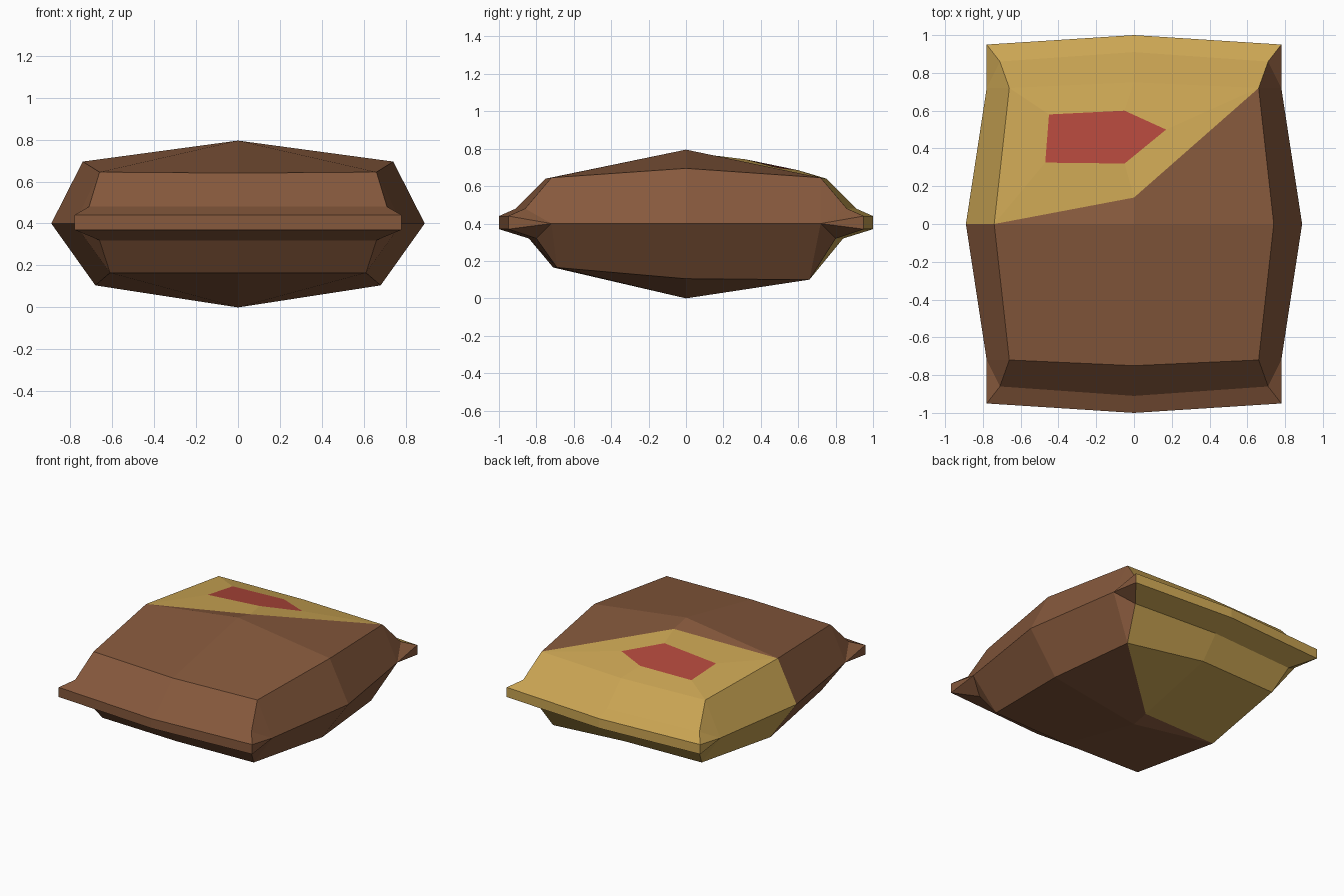
import bpy, bmesh
from mathutils import Vector

if "Cube" in bpy.data.objects:
    bpy.data.objects.remove(bpy.data.objects["Cube"])

BROWN, YELLOW, RED = 0, 1, 2


def material(name, rgb):
    m = bpy.data.materials.new(name)
    m.diffuse_color = (*rgb, 1)
    m.use_nodes = True
    m.node_tree.nodes["Principled BSDF"].inputs["Base Color"].default_value = m.diffuse_color
    return m


mats = [material("brown cloth", (0.24, 0.10, 0.046)),
        material("yellow cloth", (0.60, 0.38, 0.088)),
        material("red patch", (0.44, 0.064, 0.045))]

bm = bmesh.new()
cache = {}


def face(mat, *points):
    verts = []
    for p in points:
        key = tuple(round(c, 4) for c in p)
        if key not in cache:
            cache[key] = bm.verts.new(key)
        verts.append(cache[key])
    bm.faces.new(verts).material_index = mat


# End profile from the underside, round the sewn flange, to the top: corner, centre
PROFILE = [((0.61, 0.69, 0.165), (0, 0.71, 0.165)),
           ((0.66, 0.80, 0.32), (0, 0.84, 0.32)),
           ((0.78, 0.95, 0.37), (0, 1.00, 0.37)),
           ((0.78, 0.95, 0.44), (0, 1.00, 0.44)),
           ((0.71, 0.86, 0.48), (0, 0.91, 0.48)),
           ((0.66, 0.72, 0.645), (0, 0.75, 0.64))]
SIDE = (0.89, 0, 0.40)
SIDE_END = (0.78, 0.72, 0.40)
TOP, TOP_EDGE = (0, 0, 0.795), (0.74, 0, 0.695)
BOTTOM, BOTTOM_EDGE = (0, 0, 0), (0.68, 0, 0.105)


def flip(p, sx, sy):
    # the back right underside corner sags lower than the others
    if p == PROFILE[0][0] and sx > 0 and sy > 0:
        return (0.61, 0.66, 0.10)
    return (p[0] * sx, p[1] * sy, p[2])


# Ends and sides of the sack, one quarter at a time
for sy in (-1, 1):
    for sx in (-1, 1):
        corner = [flip(a, sx, sy) for a, b in PROFILE]
        centre = [flip(b, sx, sy) for a, b in PROFILE]
        mid, side = flip(SIDE_END, sx, sy), flip(SIDE, sx, sy)
        end_mat = YELLOW if sy > 0 else BROWN
        side_mat = YELLOW if sy > 0 and sx < 0 else BROWN
        for i in range(5):
            face(end_mat, corner[i], corner[i + 1], centre[i + 1], centre[i])
            face(side_mat, mid, corner[i], corner[i + 1])
        for edge, c in ((TOP_EDGE, corner[5]), (BOTTOM_EDGE, corner[0])):
            face(side_mat, mid, side, flip(edge, sx, sy), c)

# Top and underside: brown front half, yellow cloth cut diagonally at the back
PATCH = [(-0.47, 0.325, 0.71), (-0.05, 0.32, 0.743), (0.17, 0.50, 0.695),
         (-0.05, 0.60, 0.685), (-0.45, 0.58, 0.68)]
for peak, edge, row, seam in ((TOP, TOP_EDGE, 5, (0, 0.14, 0.765)),
                              (BOTTOM, BOTTOM_EDGE, 0, (0, 0.12, 0.025))):
    a, b = PROFILE[row]
    left, right = flip(edge, -1, 1), edge
    for sx in (-1, 1):
        face(BROWN, peak, flip(edge, sx, 1), flip(a, sx, -1), flip(b, 1, -1))
    back_r, back_l = flip(a, 1, 1), flip(a, -1, 1)
    face(BROWN, peak, left, seam)
    face(BROWN, peak, right, back_r, seam)
    if row:
        # Yellow border inset around the red patch
        ring = [left, seam, back_r, b, back_l]
        for i in range(5):
            j = (i + 1) % 5
            face(YELLOW, ring[i], ring[j], PATCH[j], PATCH[i])
        face(RED, *PATCH)
    else:
        face(YELLOW, seam, back_r, b)
        face(YELLOW, left, seam, b, back_l)

bmesh.ops.recalc_face_normals(bm, faces=bm.faces)
mesh = bpy.data.meshes.new("sack")
bm.to_mesh(mesh)
bm.free()
for m in mats:
    mesh.materials.append(m)
sack = bpy.data.objects.new("sack", mesh)
bpy.context.collection.objects.link(sack)
